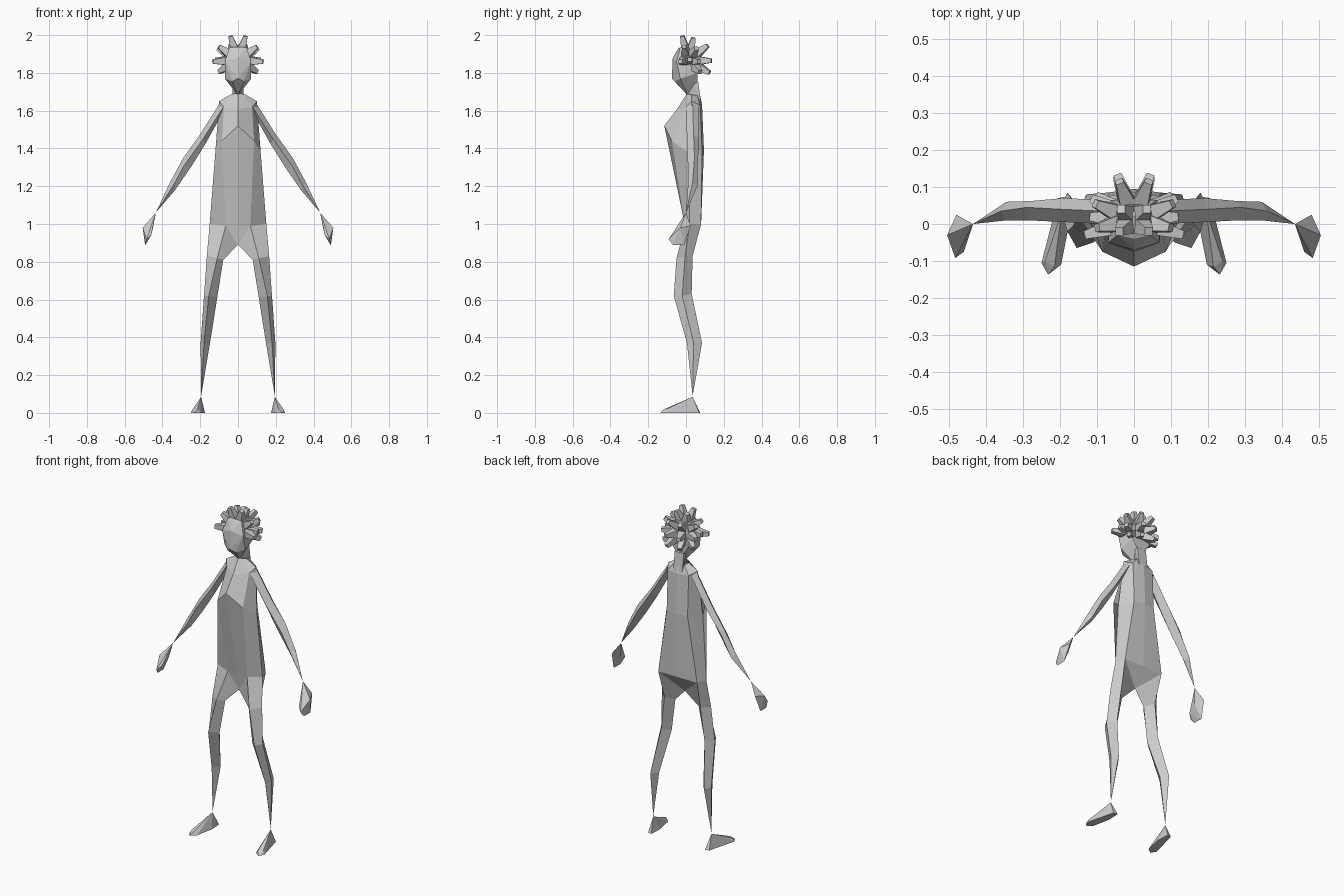
import bpy, bmesh
from mathutils import Vector

if "Cube" in bpy.data.objects:
    bpy.data.objects.remove(bpy.data.objects["Cube"])

grey = bpy.data.materials.new("clay grey")
grey.diffuse_color = (0.6, 0.6, 0.6, 1)
grey.use_nodes = True
grey.node_tree.nodes["Principled BSDF"].inputs["Base Color"].default_value = grey.diffuse_color


def finish(name, bm):
    bmesh.ops.remove_doubles(bm, verts=bm.verts, dist=0.0005)
    bmesh.ops.recalc_face_normals(bm, faces=bm.faces)
    me = bpy.data.meshes.new(name)
    bm.to_mesh(me)
    bm.free()
    me.materials.append(grey)
    ob = bpy.data.objects.new(name, me)
    bpy.context.collection.objects.link(ob)
    return ob


def mirrored(name, verts, faces):
    """Half mesh plus its copy across x = 0."""
    bm = bmesh.new()
    for s in (1, -1):
        vs = [bm.verts.new((s * x, y, z)) for x, y, z in verts]
        for f in faces:
            bm.faces.new([vs[i] for i in f])
    return finish(name, bm)


def hull(name, pts, sides):
    """Convex solid from points; sides = mirror signs used, one hull in total."""
    bm = bmesh.new()
    for s in sides:
        for x, y, z in pts:
            bm.verts.new((s * x, y, z))
    bmesh.ops.remove_doubles(bm, verts=bm.verts, dist=0.0005)
    res = bmesh.ops.convex_hull(bm, input=bm.verts)
    loose = [v for v in bm.verts if not v.link_faces]
    bmesh.ops.delete(bm, geom=loose, context='VERTS')
    bmesh.ops.dissolve_limit(bm, angle_limit=0.03, verts=bm.verts, edges=bm.edges)
    return finish(name, bm)


def loft(rings, closed):
    """Vertices and faces joining rings of equal size."""
    n = len(rings[0])
    verts = [p for r in rings for p in r]
    faces = []
    for k in range(len(rings) - 1):
        for i in range(n if closed else n - 1):
            j = (i + 1) % n
            faces.append((k * n + i, k * n + j, (k + 1) * n + j, (k + 1) * n + i))
    return verts, faces


# Torso: half rings from front centre to back centre
waist = [(0, -.005, .99), (.065, -.005, .99), (.15, .02, 1.0), (.13, .08, 1.0), (0, .08, 1.0)]
torso = [
    [(0, .005, 1.69), (.02, .01, 1.69), (.04, .03, 1.685), (.03, .06, 1.68), (0, .075, 1.68)],
    [(0, -.05, 1.605), (.075, .0, 1.62), (.10, .03, 1.65), (.07, .075, 1.63), (0, .085, 1.63)],
    [(0, -.115, 1.52), (.085, -.075, 1.44), (.12, .01, 1.38), (.07, .085, 1.39), (0, .095, 1.39)],
    waist,
]
mirrored("torso", *loft(torso, False))

# Pelvis: waist ring down to the crotch and the two thigh rings
thigh = [(.078, -.01, .81), (.11, -.05, .82), (.165, -.005, .83), (.12, .035, .83)]
mirrored("pelvis", waist + [(0, .01, .89)] + thigh,
         [(0, 1, 5), (1, 7, 6, 5), (1, 2, 8, 7), (2, 3, 9, 8), (3, 4, 5), (3, 5, 6, 9)])

# Legs: inner, front, outer and back edges, pinched at the ankle
ankle = (.195, .035, .09)
legs = [
    thigh,
    [(.11, -.02, .61), (.155, -.065, .62), (.18, -.02, .62), (.145, .03, .63)],
    [(.148, .045, .37), (.18, .005, .37), (.198, .04, .37), (.18, .085, .37)],
    [ankle] * 4,
]
mirrored("legs", *loft(legs, True))

# Arms: outer, front, inner and back edges, pinched at the wrist
wrist = (.435, .0, 1.06)
arms = [
    [(.09, .035, 1.65), (.08, .0, 1.615), (.085, .03, 1.58), (.085, .065, 1.62)],
    [(.20, .04, 1.475), (.185, .005, 1.45), (.175, .03, 1.42), (.19, .07, 1.45)],
    [(.29, .045, 1.35), (.285, .01, 1.31), (.25, .03, 1.30), (.28, .062, 1.32)],
    [(.36, .035, 1.22), (.345, .01, 1.20), (.333, .03, 1.18), (.345, .06, 1.20)],
    [wrist] * 4,
]
mirrored("arms", *loft(arms, True))

# Hands and feet: faceted wedges
hand = [wrist, (.48, .025, .99), (.505, -.03, .98), (.483, -.092, .92), (.46, -.075, .94),
        (.49, -.07, .89), (.492, -.01, .89), (.452, -.02, .97)]
foot = [(.195, .035, .085), (.25, -.105, .0), (.232, -.137, .0), (.197, -.11, .0),
        (.175, .0, .0), (.18, .075, .0), (.205, .07, .0), (.24, -.10, .02), (.215, -.115, .02)]
for s, side in ((1, "left"), (-1, "right")):
    hull(side + "_hand", hand, (s,))
    hull(side + "_foot", foot, (s,))

# Neck: thin wedge from the back of the skull to the shoulders
neck = [(0, .0, 1.685), (.03, .08, 1.64), (.03, .065, 1.75), (.03, .03, 1.78), (0, .01, 1.75)]
hull("neck", neck, (1, -1))

# Head: flat face with tapering chin
head = [(0, -.04, 1.93), (.045, -.03, 1.935), (.07, -.05, 1.86), (0, -.07, 1.88),
        (0, -.075, 1.77), (.07, -.03, 1.77), (.03, -.06, 1.755), (0, .01, 1.68),
        (.03, .06, 1.75), (.06, .06, 1.80), (.062, .065, 1.88), (.04, .05, 1.93), (0, .02, 1.95)]
hull("head", head, (1, -1))

# Hair: blunt tapered spikes, given by tip on one side
tips = [(.04, -.02, 1.995), (.035, .04, 1.985), (.04, .115, 1.945), (.045, .135, 1.865),
        (.045, .125, 1.80), (.10, -.01, 1.94), (.133, -.03, 1.86), (.105, .055, 1.93),
        (.115, .07, 1.86), (.10, .075, 1.805), (.12, .02, 1.87)]
centre = Vector((0, .01, 1.865))
bm = bmesh.new()
for x, y, z in tips:
    for s in (1, -1):
        tip = Vector((s * x, y, z))
        d = (tip - centre).normalized()
        u = d.cross(Vector((0, 1, 0) if abs(d.z) > .8 else (0, 0, 1))).normalized()
        v = d.cross(u)
        base = centre + d * .05
        vs = [bm.verts.new(p + (u * a + v * b) * w)
              for p, w in ((base, .024), (tip, .011))
              for a, b in ((1, 1), (-1, 1), (-1, -1), (1, -1))]
        bm.faces.new(vs[4:])
        bm.faces.new(vs[:4])
        for i in range(4):
            j = (i + 1) % 4
            bm.faces.new((vs[i], vs[j], vs[4 + j], vs[4 + i]))
finish("hair_spikes", bm)
